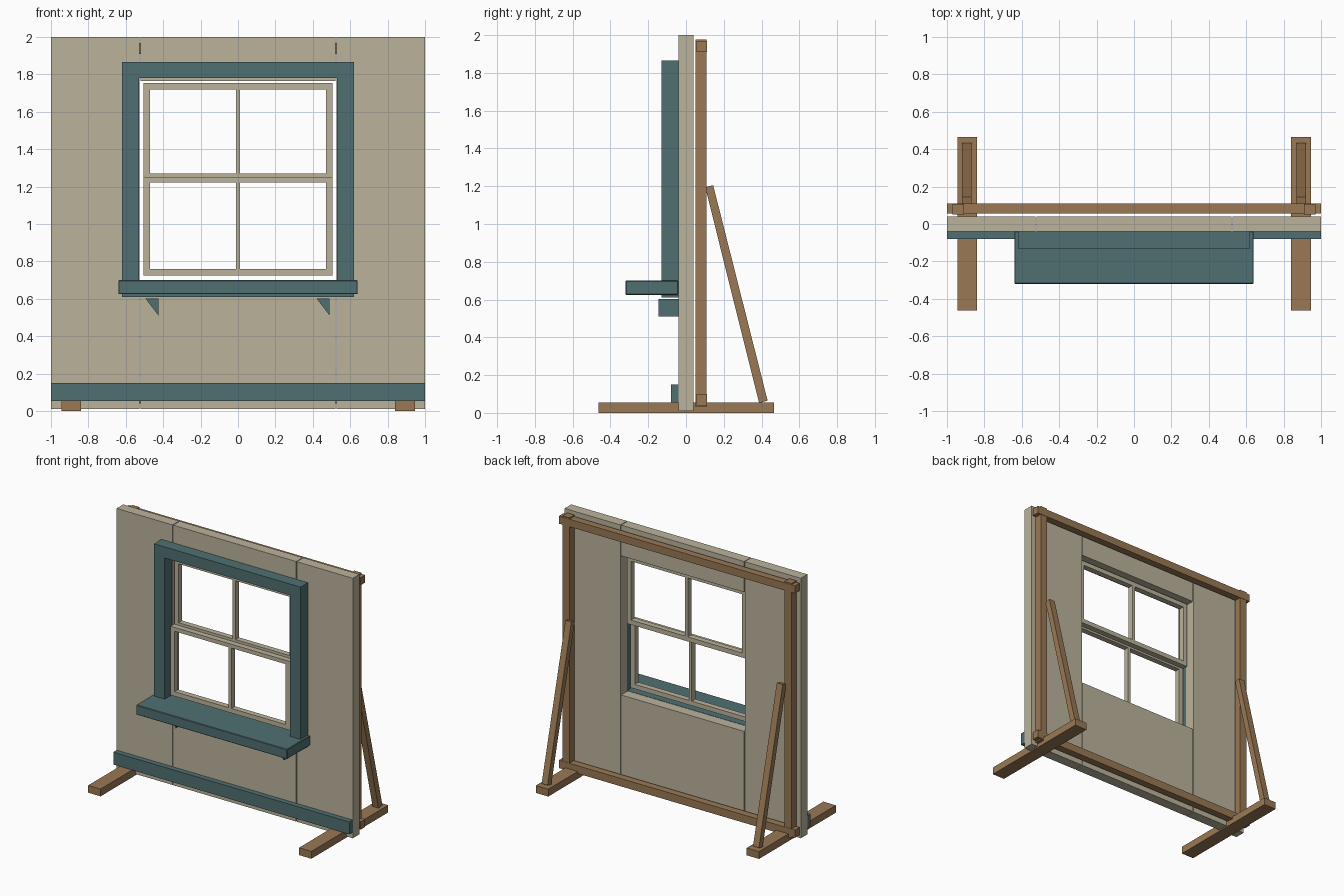
import bpy

if "Cube" in bpy.data.objects:
    bpy.data.objects.remove(bpy.data.objects["Cube"])


def material(name, color):
    m = bpy.data.materials.new(name)
    m.diffuse_color = (*color, 1)
    m.use_nodes = True
    m.node_tree.nodes["Principled BSDF"].inputs["Base Color"].default_value = m.diffuse_color
    return m


PANEL = material("cream_paint", (0.50, 0.45, 0.33))
TRIM = material("teal_paint", (0.08, 0.16, 0.17))
WOOD = material("raw_timber", (0.32, 0.19, 0.09))


def mesh(name, verts, faces, mat, bevel=0):
    me = bpy.data.meshes.new(name)
    me.from_pydata(verts, [], faces)
    me.materials.append(mat)
    ob = bpy.data.objects.new(name, me)
    bpy.context.collection.objects.link(ob)
    if bevel:
        b = ob.modifiers.new("bevel", "BEVEL")
        b.width = bevel
        b.segments = 1
    return ob


def prism(name, base, offset, mat, bevel=0):
    """Extrude a planar polygon along an offset vector."""
    n = len(base)
    top = [tuple(a + b for a, b in zip(p, offset)) for p in base]
    faces = [tuple(range(n))[::-1], tuple(range(n, 2 * n))]
    faces += [(i, (i + 1) % n, n + (i + 1) % n, n + i) for i in range(n)]
    ob = mesh(name, list(base) + top, faces, mat, bevel)
    import bmesh
    bm = bmesh.new()
    bm.from_mesh(ob.data)
    bmesh.ops.recalc_face_normals(bm, faces=bm.faces)
    bm.to_mesh(ob.data)
    bm.free()
    return ob


def box(name, x, y, z, mat, bevel=0):
    base = [(x[0], y[0], z[0]), (x[1], y[0], z[0]), (x[1], y[1], z[0]), (x[0], y[1], z[0])]
    return prism(name, base, (0, 0, z[1] - z[0]), mat, bevel)


def side(s, a, b):
    return tuple(sorted((s * a, s * b)))


# Wall panels around the window opening
WY = (-0.04, 0.04)
box("wall_below_window", (-0.521, 0.521), WY, (0.01, 0.70), PANEL)
box("wall_above_window", (-0.521, 0.521), WY, (1.765, 2.0), PANEL)
for s in (-1, 1):
    box("wall_side_panel", side(s, 0.526, 1.0), WY, (0.01, 2.0), PANEL)

# Window casing, sill and baseboard
TY = (-0.13, -0.04)
box("casing_head", (-0.62, 0.62), TY, (1.78, 1.865), TRIM)
for s in (-1, 1):
    box("casing_side", side(s, 0.53, 0.62), TY, (0.70, 1.78), TRIM)
box("window_sill", (-0.64, 0.64), (-0.32, -0.04), (0.625, 0.70), TRIM, 0.004)
box("sill_apron", (-0.62, 0.62), TY, (0.61, 0.625), TRIM)
box("baseboard", (-1.0, 1.0), (-0.08, -0.04), (0.055, 0.15), TRIM)

# Triangular sill brackets
for x in (-0.495, 0.42):
    prism("sill_bracket", [(x, -0.145, 0.602), (x + 0.07, -0.145, 0.602), (x + 0.07, -0.145, 0.51)],
          (0, 0.105, 0), TRIM)


# Two sliding sashes, the lower one in front
def sash(name, y, z0, z1, bottom, top):
    for s in (-1, 1):
        box(name + "_stile", side(s, 0.47, 0.505), y, (z0, z1), PANEL)
    box(name + "_bottom_rail", (-0.47, 0.47), y, (z0, z0 + bottom), PANEL)
    box(name + "_top_rail", (-0.47, 0.47), y, (z1 - top, z1), PANEL)
    box(name + "_muntin", (-0.012, 0.012), y, (z0 + bottom, z1 - top), PANEL)


sash("lower_sash", (-0.095, -0.052), 0.725, 1.252, 0.035, 0.03)
sash("upper_sash", (-0.048, -0.005), 1.235, 1.755, 0.035, 0.035)

# Rear timber frame
for z in ((0.04, 0.10), (1.91, 1.968)):
    box("frame_rail", (-1.0, 1.0), (0.055, 0.11), z, WOOD)
for s in (-1, 1):
    box("frame_post", side(s, 0.91, 0.97), (0.05, 0.108), (0.03, 1.978), WOOD)
    box("foot", side(s, 0.84, 0.945), (-0.462, 0.466), (0.0, 0.056), WOOD)
    x = s * 0.895 - 0.025
    prism("diagonal_brace", [(x, 0.102, 1.195), (x, 0.144, 1.205), (x, 0.432, 0.065), (x, 0.387, 0.052)],
          (0.05, 0, 0), WOOD)
